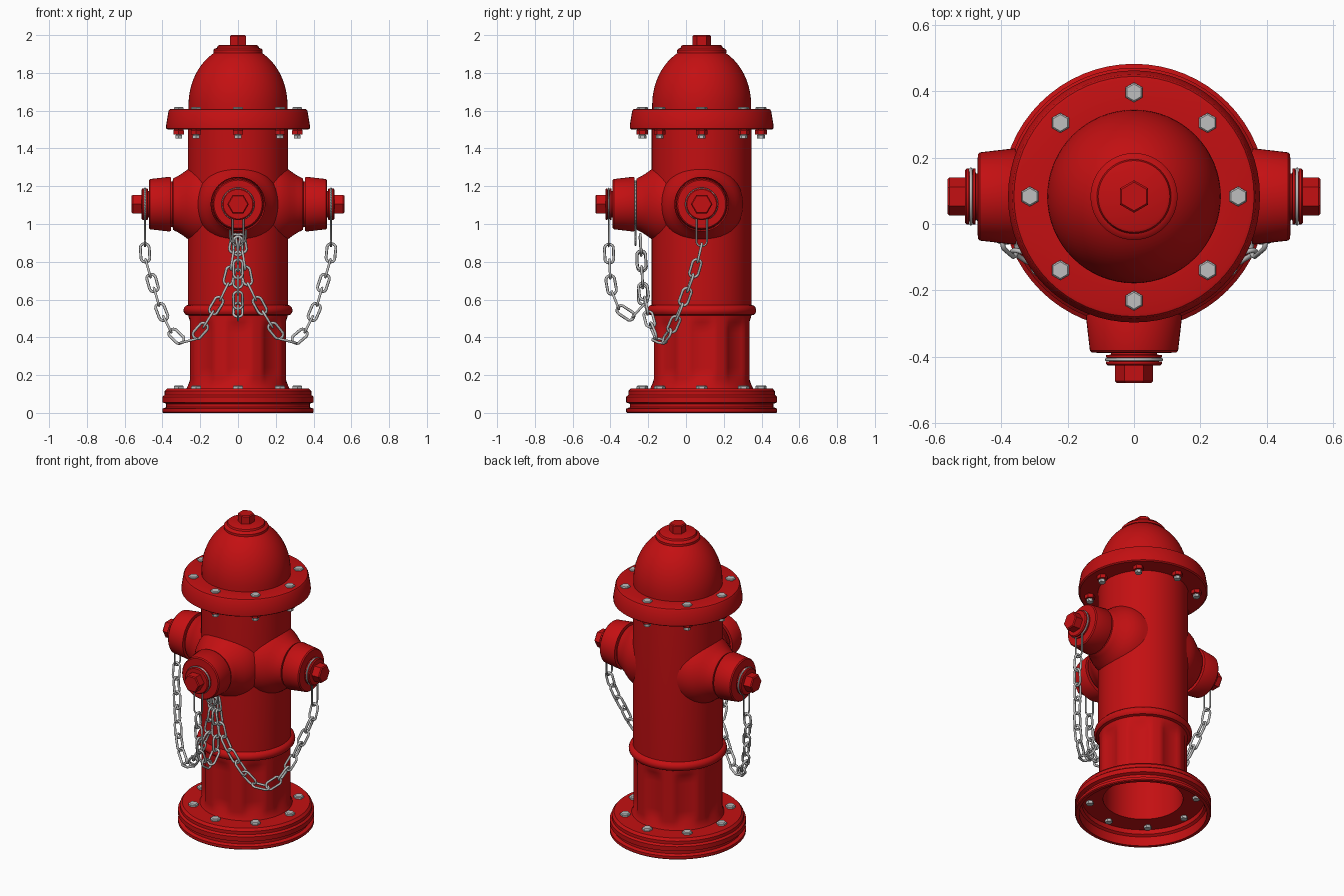
import bpy, bmesh, math
from mathutils import Matrix, Vector

if "Cube" in bpy.data.objects:
    bpy.data.objects.remove(bpy.data.objects["Cube"])

CY = 0.083          # y of the barrel axis
NOZZLE_Z = 1.105
AXIS = Matrix.Translation((0, CY, 0))


def material(name, color):
    m = bpy.data.materials.new(name)
    m.use_nodes = True
    m.diffuse_color = color
    m.node_tree.nodes["Principled BSDF"].inputs["Base Color"].default_value = color
    return m


RED = material("hydrant red", (0.55, 0.005, 0.006, 1))
STEEL = material("steel grey", (0.52, 0.52, 0.52, 1))


def finish(name, bm, mat, matrix=Matrix(), angle=35):
    """Turn a bmesh into an object, smooth but with sharp edges kept."""
    bmesh.ops.remove_doubles(bm, verts=bm.verts, dist=1e-5)
    bmesh.ops.recalc_face_normals(bm, faces=bm.faces)
    for f in bm.faces:
        f.smooth = True
    for e in bm.edges:
        e.smooth = e.calc_face_angle(0) < math.radians(angle)
    me = bpy.data.meshes.new(name)
    bm.to_mesh(me)
    bm.free()
    me.materials.append(mat)
    ob = bpy.data.objects.new(name, me)
    ob.matrix_world = matrix
    bpy.context.collection.objects.link(ob)
    return ob


def skin(bm, rings, closed):
    """Bridge rings of points with quads."""
    vs = [[bm.verts.new(p) for p in r] for r in rings]
    n = len(vs[0])
    for i in range(len(vs) if closed else len(vs) - 1):
        a, b = vs[i], vs[(i + 1) % len(vs)]
        for j in range(n):
            k = (j + 1) % n
            bm.faces.new((a[j], a[k], b[k], b[j]))


def lathe(name, profile, mat, segs=64, matrix=AXIS, dent=None):
    """Revolve (radius, z) points; dent(angle, z) pushes the wall inward."""
    bm = bmesh.new()
    rings = []
    for r, z in profile:
        ring = []
        for j in range(segs):
            a = math.tau * j / segs + math.pi / 2
            rr = r - (dent(a, z) if dent else 0)
            ring.append((rr * math.cos(a), rr * math.sin(a), z))
        rings.append(ring)
    skin(bm, rings, False)
    return finish(name, bm, mat, matrix)


def hexagon(name, r, z0, z1, mat, matrix=AXIS):
    c = min(0.006, (z1 - z0) / 3)
    return lathe(name, [(0, z0), (r, z0), (r, z1 - c), (r - c, z1), (0, z1)],
                 mat, 6, matrix)


def wire(bm, pts, normal, radius, sides=6):
    """Closed planar loop of round wire."""
    rings, n = [], len(pts)
    for i, p in enumerate(pts):
        t = (pts[(i + 1) % n] - pts[i - 1]).normalized()
        u = t.cross(normal)
        rings.append([p + radius * (u * math.cos(a) + normal * math.sin(a))
                      for a in (math.tau * k / sides for k in range(sides))])
    skin(bm, rings, True)


# Base foot: ridged ring, open underneath
lathe("base_flange", [
    (0.235, 0.10), (0.36, 0.10), (0.36, 0.07), (0.375, 0.06), (0.375, 0),
    (0.395, 0), (0.40, 0.005), (0.40, 0.022), (0.38, 0.03), (0.38, 0.048),
    (0.40, 0.056), (0.40, 0.085), (0.388, 0.095), (0.388, 0.115),
    (0.375, 0.13), (0.255, 0.13)], RED)


# Fluted lower barrel
def flute(a, z):
    across = max(0, math.cos(8 * a) + 0.45) / 1.45
    along = min(1, max(0, (z - 0.15) / 0.06), max(0, (0.51 - z) / 0.06))
    return 0.02 * across ** 0.6 * along


lathe("lower_barrel", [(0.272, 0.13), (0.263, 0.15)] +
      [(0.262, 0.15 + 0.03 * i) for i in range(1, 13)] + [(0.262, 0.53)],
      RED, 96, dent=flute)

# Raised band, upper barrel and hollow inside
lathe("barrel_band", [(0.26, 0.515), (0.278, 0.52), (0.287, 0.532), (0.289, 0.545),
                      (0.285, 0.558), (0.275, 0.568), (0.264, 0.572)], RED)
lathe("upper_barrel", [(0.262, 0.53), (0.265, 0.57), (0.265, 1.50)], RED)
lathe("inner_wall", [(0.235, 0.10), (0.235, 1.48), (0, 1.48)], RED)

# Top flange, dome, collar and operating nut
lathe("top_flange", [(0.24, 1.50), (0.372, 1.50), (0.38, 1.506), (0.38, 1.525),
                     (0.368, 1.598), (0.362, 1.607), (0.352, 1.61), (0.25, 1.61)], RED)
dome = [(0.262, 1.605)]
for i in range(15):
    a = math.radians(62) * i / 14
    dome.append((0.262 * math.cos(a), 1.63 + 0.315 * math.sin(a)))
lathe("dome", dome + [(0.131, 1.906), (0.131, 1.92), (0.122, 1.929), (0.112, 1.932),
                      (0.108, 1.943), (0.10, 1.947), (0, 1.947)], RED)
hexagon("top_nut", 0.049, 1.945, 2.0, RED)

# Bolts around both flanges
for i in range(8):
    a = math.tau * i / 8
    spot = AXIS @ Matrix.Translation((0.314 * math.cos(a), 0.314 * math.sin(a), 0))
    hexagon("top_bolt_head", 0.03, 1.605, 1.62, STEEL, spot)
    hexagon("top_bolt_nut", 0.031, 1.473, 1.502, RED, spot)
    hexagon("top_bolt_tip", 0.021, 1.452, 1.475, STEEL, spot)
    hexagon("base_bolt_head", 0.03, 0.125, 0.146, STEEL, spot)
    hexagon("base_bolt_tip", 0.022, 0.08, 0.102, STEEL, spot)


# Nozzles: bell, cap with washers, nut and wire hanger
def hanger(name, dist, r, drop, frame):
    pts = []
    for i in range(33):
        a = math.radians(-70 + 10 * i)
        pts.append(Vector((dist, r * math.cos(a), r * math.sin(a))))
    w = r * math.cos(math.radians(70))
    for i in range(9):
        a = math.pi + math.pi * i / 8
        pts.append(Vector((dist, w * math.cos(a), w * math.sin(a) - drop)))
    bm = bmesh.new()
    wire(bm, pts, Vector((1, 0, 0)), 0.005)
    finish(name, bm, STEEL, frame, 80)


for side, turn in (("left", 0), ("right", math.pi), ("front", -math.pi / 2)):
    frame = Matrix.Translation((0, CY, NOZZLE_Z)) @ Matrix.Rotation(turn, 4, "Z")
    along = frame @ Matrix.Rotation(math.pi / 2, 4, "Y")
    lathe(side + "_nozzle", [
        (0.222, 0.12), (0.219, 0.18), (0.211, 0.215), (0.198, 0.245), (0.18, 0.272),
        (0.162, 0.297), (0.148, 0.32), (0.14, 0.337), (0.135, 0.344), (0.12, 0.346),
        (0.12, 0.36)], RED, 48, along)
    lathe(side + "_cap", [
        (0.11, 0.356), (0.142, 0.356), (0.145, 0.362), (0.133, 0.465), (0.127, 0.471),
        (0.07, 0.472), (0.07, 0.477), (0.084, 0.478), (0.084, 0.486), (0.075, 0.487),
        (0.075, 0.497), (0.084, 0.498), (0.084, 0.505), (0.078, 0.51), (0, 0.51)],
        RED, 48, along)
    hexagon(side + "_nut", 0.057, 0.505, 0.563, RED, along)
    hanger(side + "_cap_hanger", 0.492, 0.083, 0.195, frame)
    if side == "front":
        hanger("neck_hanger", 0.35, 0.122, 0.175, frame)


# Chains
def spline(pts, steps=16):
    p = [2 * pts[0] - pts[1]] + pts + [2 * pts[-1] - pts[-2]]
    out = []
    for i in range(1, len(p) - 2):
        a, b, c, d = p[i - 1:i + 3]
        for s in range(steps):
            t = s / steps
            out.append(0.5 * (2 * b + (c - a) * t + (2 * a - 5 * b + 4 * c - d) * t * t
                              + (3 * b - a - 3 * c + d) * t ** 3))
    return out + [pts[-1]]


def chain(name, pts, facing, pitch=0.084):
    path = spline([Vector(p) for p in pts])
    bm = bmesh.new()
    walked, target, count = 0, pitch * 0.4, 0
    for a, b in zip(path, path[1:]):
        walked += (b - a).length
        if walked < target:
            continue
        target += pitch
        t = (b - a).normalized()
        n = (facing - facing.dot(t) * t).normalized()
        if count % 2:
            n = t.cross(n)
        side = n.cross(t)
        loop = []
        for k in range(18):
            ang = math.tau * (k + 0.5) / 18
            shift = math.copysign(0.026, math.cos(ang))
            loop.append(b + t * (shift + 0.024 * math.cos(ang))
                        + side * 0.024 * math.sin(ang))
        wire(bm, loop, n, 0.0075)
        count += 1
    finish(name, bm, STEEL, angle=80)


for name, s in (("left_chain", 1), ("right_chain", -1)):
    chain(name, [(0.495 * s, 0.08, 0.88), (0.485 * s, 0.06, 0.80), (0.45 * s, 0.02, 0.68),
                 (0.41 * s, -0.03, 0.55), (0.35 * s, -0.085, 0.43),
                 (0.27 * s, -0.135, 0.38), (0.195 * s, -0.175, 0.44),
                 (0.12 * s, -0.21, 0.56), (0.055 * s, -0.23, 0.69),
                 (0.015 * s, -0.24, 0.91)], Vector((0, 1, 0)))
chain("front_chain", [(0, -0.408, 0.88), (0, -0.405, 0.80), (0, -0.395, 0.67),
                      (0, -0.36, 0.57), (0, -0.295, 0.52), (0, -0.235, 0.57),
                      (0, -0.23, 0.70), (0, -0.243, 0.91)], Vector((1, 0, 0)))
